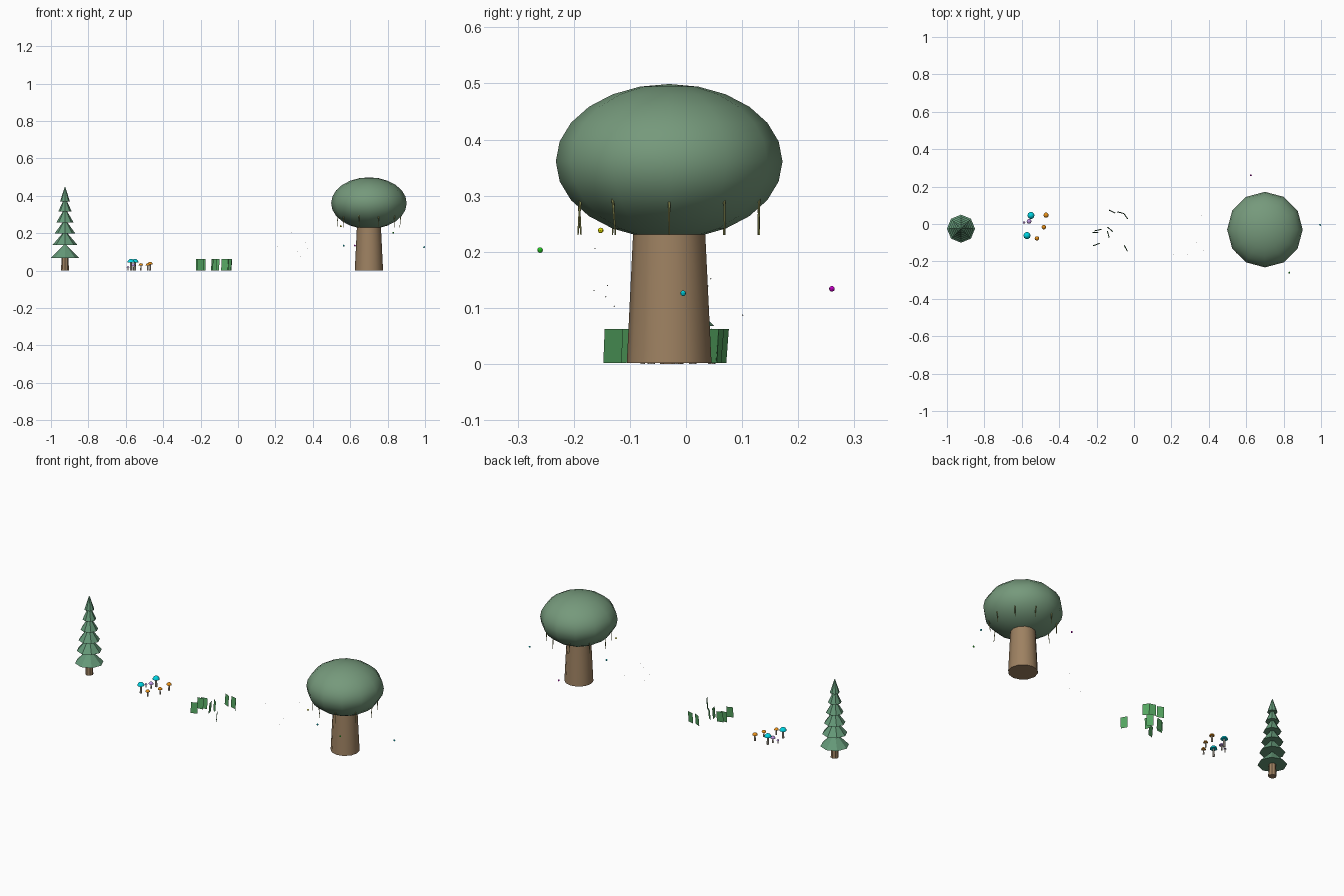
import bpy, math
from mathutils import Vector

if "Cube" in bpy.data.objects:
    bpy.data.objects.remove(bpy.data.objects["Cube"])


def material(name, rgb):
    m = bpy.data.materials.new(name)
    m.diffuse_color = (*rgb, 1)
    m.use_nodes = True
    m.node_tree.nodes["Principled BSDF"].inputs["Base Color"].default_value = m.diffuse_color
    return m


BARK = material("bark", (0.34, 0.22, 0.12))
PINE = material("pine_green", (0.13, 0.32, 0.19))
LEAF = material("leaf_green", (0.18, 0.32, 0.20))
VINE = material("vine_olive", (0.35, 0.36, 0.12))
GRASS = material("grass_green", (0.09, 0.38, 0.12))
STEM = material("stem_cream", (0.65, 0.58, 0.48))
CYAN = material("cyan", (0.0, 0.65, 0.75))
ORANGE = material("orange", (0.8, 0.28, 0.01))
PURPLE = material("purple", (0.5, 0.3, 0.75))
YELLOW = material("yellow", (0.8, 0.75, 0.0))
GREEN = material("green", (0.02, 0.65, 0.02))
MAGENTA = material("magenta", (0.6, 0.0, 0.6))
DUST = material("dust_pale", (0.5, 0.5, 0.4))


def finish(name, mat, smooth=False):
    o = bpy.context.object
    o.name = name
    o.data.materials.append(mat)
    if smooth:
        bpy.ops.object.shade_smooth_by_angle(angle=math.radians(40))
    return o


def cone(name, mat, x, y, z0, z1, r1, r2, sides, smooth=False):
    bpy.ops.mesh.primitive_cone_add(vertices=sides, radius1=r1, radius2=r2,
                                    depth=z1 - z0, location=(x, y, (z0 + z1) / 2))
    return finish(name, mat, smooth)


def ball(name, mat, loc, r, rz=None, seg=12, rings=12):
    bpy.ops.mesh.primitive_uv_sphere_add(segments=seg, ring_count=rings,
                                         radius=1, location=loc)
    bpy.context.object.scale = (r, r, rz or r)
    return finish(name, mat, True)


# pine tree: trunk and six stacked tiers
px, py = -0.925, -0.025
cone("pine_trunk", BARK, px, py, 0.0, 0.12, 0.021, 0.017, 8)
for i, (z, r) in enumerate([(0.068, 0.075), (0.138, 0.066), (0.198, 0.056),
                            (0.258, 0.046), (0.316, 0.036), (0.371, 0.026)]):
    cone(f"pine_tier_{i + 1}", PINE, px, py, z, z + 0.075, r, 0.002, 8)

# broad tree: tapered trunk and squashed crown
tx, ty = 0.70, -0.03
cone("tree_trunk", BARK, tx, ty, 0.002, 0.28, 0.0755, 0.062, 12, True)
ball("tree_crown", LEAF, (tx, ty, 0.361), 0.202, 0.138)

# hanging vines around the crown's underside
for i in range(10):
    a = 2 * math.pi * i / 10
    top = Vector((tx + 0.168 * math.cos(a), ty + 0.168 * math.sin(a), 0.308))
    v = cone(f"vine_{i + 1}", VINE, 0, 0, -0.078, 0, 0.0012, 0.0026, 6)
    v.location = top + Vector((0, 0, -0.039))
    v.rotation_euler = (0.08 * math.sin(3 * i), 0.08 * math.cos(5 * i), 0)

# glowing lights floating around the broad tree
for i, (mat, loc) in enumerate([(CYAN, (0.995, -0.005, 0.126)),
                                (MAGENTA, (0.625, 0.26, 0.134)),
                                (GREEN, (0.83, -0.26, 0.203)),
                                (YELLOW, (0.55, -0.152, 0.238)),
                                (CYAN, (0.565, -0.087, 0.134))]):
    ball(f"floating_light_{i + 1}", mat, loc, 0.005, seg=8, rings=6)

# tiny dust specks
for i, loc in enumerate([(0.285, -0.162, 0.206), (0.32, -0.128, 0.103),
                         (0.385, -0.14, 0.14), (0.21, -0.164, 0.131),
                         (0.335, -0.10, 0.075), (0.36, 0.044, 0.152),
                         (0.31, 0.101, 0.087), (0.37, -0.143, 0.12)]):
    ball(f"dust_speck_{i + 1}", DUST, loc, 0.0011, seg=6, rings=4)


def mushroom(i, mat, x, y, z, r):
    """Stem with a half-dome cap whose rim sits at z."""
    cone(f"mushroom_stem_{i}", STEM, x, y, 0.0, z + r * 0.3, r * 0.34, r * 0.25, 8, True)
    prof = [(r, 0), (r * 0.92, r * 0.36), (r * 0.7, r * 0.68), (r * 0.38, r * 0.9)]
    n = 10
    verts = [(q * math.cos(2 * math.pi * k / n), q * math.sin(2 * math.pi * k / n), h)
             for q, h in prof for k in range(n)] + [(0, 0, r)]
    faces = [(j * n + k, j * n + (k + 1) % n, (j + 1) * n + (k + 1) % n, (j + 1) * n + k)
             for j in range(len(prof) - 1) for k in range(n)]
    last = (len(prof) - 1) * n
    faces += [(last + k, last + (k + 1) % n, len(verts) - 1) for k in range(n)]
    faces.append(tuple(reversed(range(n))))
    add_mesh(f"mushroom_cap_{i}", mat, verts, faces).location = (x, y, z)
    bpy.ops.object.shade_smooth_by_angle(angle=math.radians(40))


def add_mesh(name, mat, verts, faces):
    me = bpy.data.meshes.new(name)
    me.from_pydata(verts, [], faces)
    o = bpy.data.objects.new(name, me)
    bpy.context.collection.objects.link(o)
    bpy.ops.object.select_all(action='DESELECT')
    o.select_set(True)
    bpy.context.view_layer.objects.active = o
    me.materials.append(mat)
    return o


# mushroom cluster
for i, m in enumerate([(CYAN, -0.551, 0.046, 0.044, 0.019), (CYAN, -0.572, -0.062, 0.044, 0.019),
                       (PURPLE, -0.561, 0.014, 0.026, 0.013), (PURPLE, -0.588, 0.008, 0.018, 0.007),
                       (ORANGE, -0.470, 0.047, 0.033, 0.014), (ORANGE, -0.482, -0.017, 0.028, 0.012),
                       (ORANGE, -0.519, -0.077, 0.028, 0.012)]):
    mushroom(i + 1, *m)

# upright grass panels: centre x, y and heading in degrees
for i, (x, y, deg) in enumerate([(-0.200, -0.112, 20), (-0.192, -0.035, 12),
                                 (-0.140, -0.056, -75), (-0.046, -0.131, -62),
                                 (-0.118, 0.064, -25), (-0.072, 0.058, -15),
                                 (-0.046, 0.040, -55), (-0.207, -0.048, 5),
                                 (-0.130, -0.030, -40)]):
    a = math.radians(deg)
    d = Vector((math.cos(a), math.sin(a), 0)) * 0.0185
    lean = Vector((-math.sin(a), math.cos(a), 0)) * 0.005
    c, up = Vector((x, y, 0.002)), Vector((0, 0, 0.06))
    add_mesh(f"grass_panel_{i + 1}", GRASS,
             [c - d, c + d, c + d + up + lean, c - d + up + lean], [(0, 1, 2, 3)])
